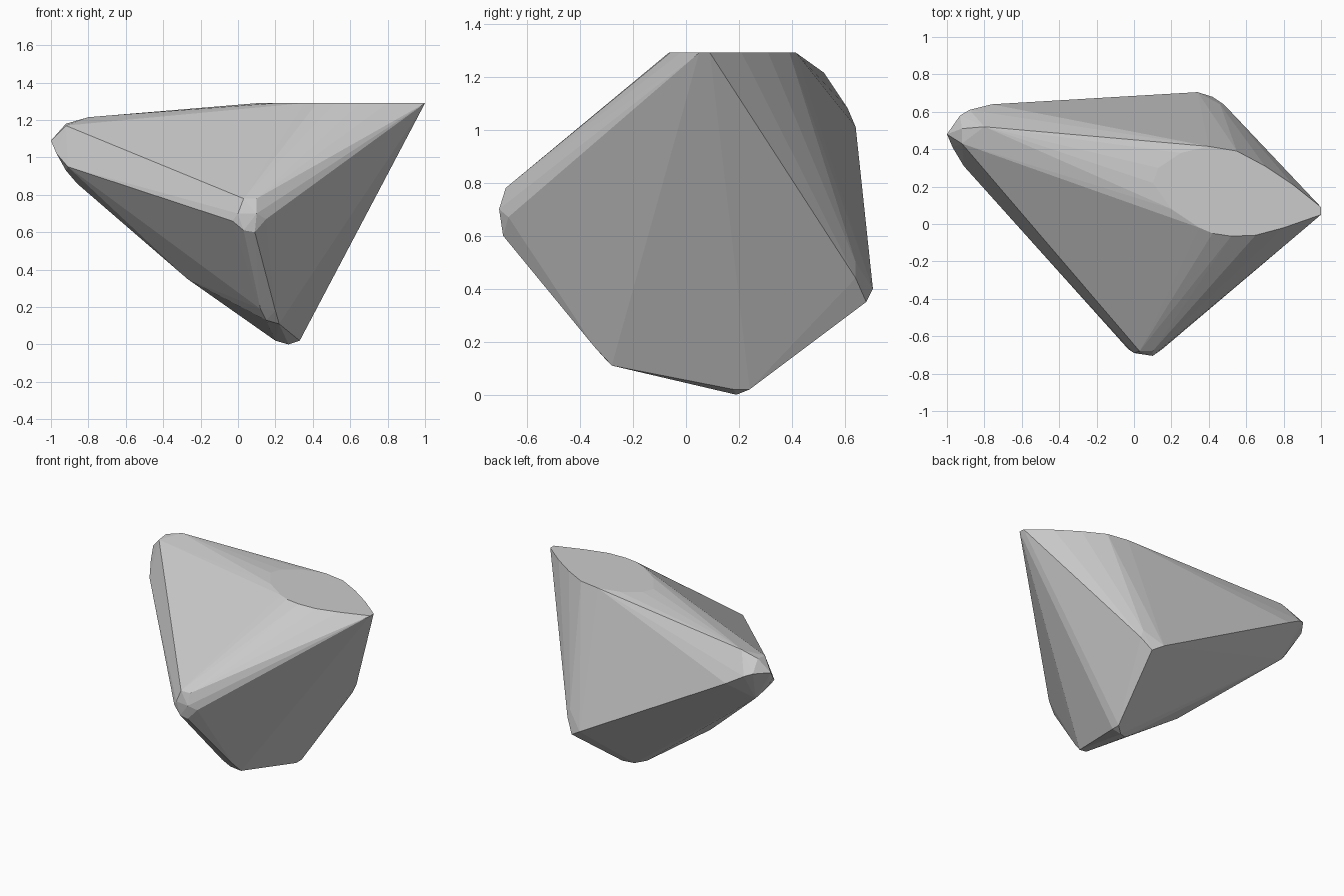
import bpy, bmesh

# worn corners of the stone, each a small cluster of points
left_tip = [(-1, .48, 1.09), (-.97, .41, 1.02), (-.92, .43, 1.17), (-.92, .51, 1.18),
            (-.80, .52, 1.215), (-.93, .58, 1.10), (-.88, .61, 1.08), (-.76, .64, 1.01),
            (-.91, .31, .95), (-.92, .42, .93), (-.86, .45, .86)]
front_corner = [(-.03, -.67, .66), (0, -.69, .70), (.03, -.68, .78), (.10, -.68, .78),
                (.10, -.705, .70), (.15, -.67, .67), (.03, -.69, .61), (.09, -.69, .60)]
back_corner = [(.34, .705, .40), (.42, .68, .35), (.48, .64, .44), (.46, .64, .50)]
foot = [(.27, .19, 0), (.33, .24, .02), (.20, .15, .02), (.33, .18, .02)]
lower_front = [(.12, -.35, .19), (.20, -.345, .18), (.15, -.30, .13), (.22, -.28, .11)]
under_ridge = [(-.27, .11, .35)]

# outline of the flat cut on top
top_cut = [(1, .05), (1, .09), (.85, .21), (.70, .31), (.55, .39), (.40, .415), (.25, .38),
           (.13, .30), (.10, .22), (.20, .08), (.35, -.02), (.42, -.05), (.52, -.065),
           (.65, -.06), (.80, -.02)]

points = left_tip + front_corner + back_corner + foot + lower_front + under_ridge
points += [(x, y, 1.29) for x, y in top_cut]

# wrap the corners in one convex faceted body
bm = bmesh.new()
for p in points:
    bm.verts.new(p)
hull = bmesh.ops.convex_hull(bm, input=bm.verts)
loose = [v for v in bm.verts if not v.link_faces]
bmesh.ops.delete(bm, geom=loose, context='VERTS')
bmesh.ops.dissolve_limit(bm, angle_limit=0.01, verts=bm.verts, edges=bm.edges)
bmesh.ops.recalc_face_normals(bm, faces=bm.faces)

mesh = bpy.data.meshes.new("rock")
bm.to_mesh(mesh)
bm.free()
rock = bpy.data.objects.new("rock", mesh)
bpy.context.collection.objects.link(rock)
